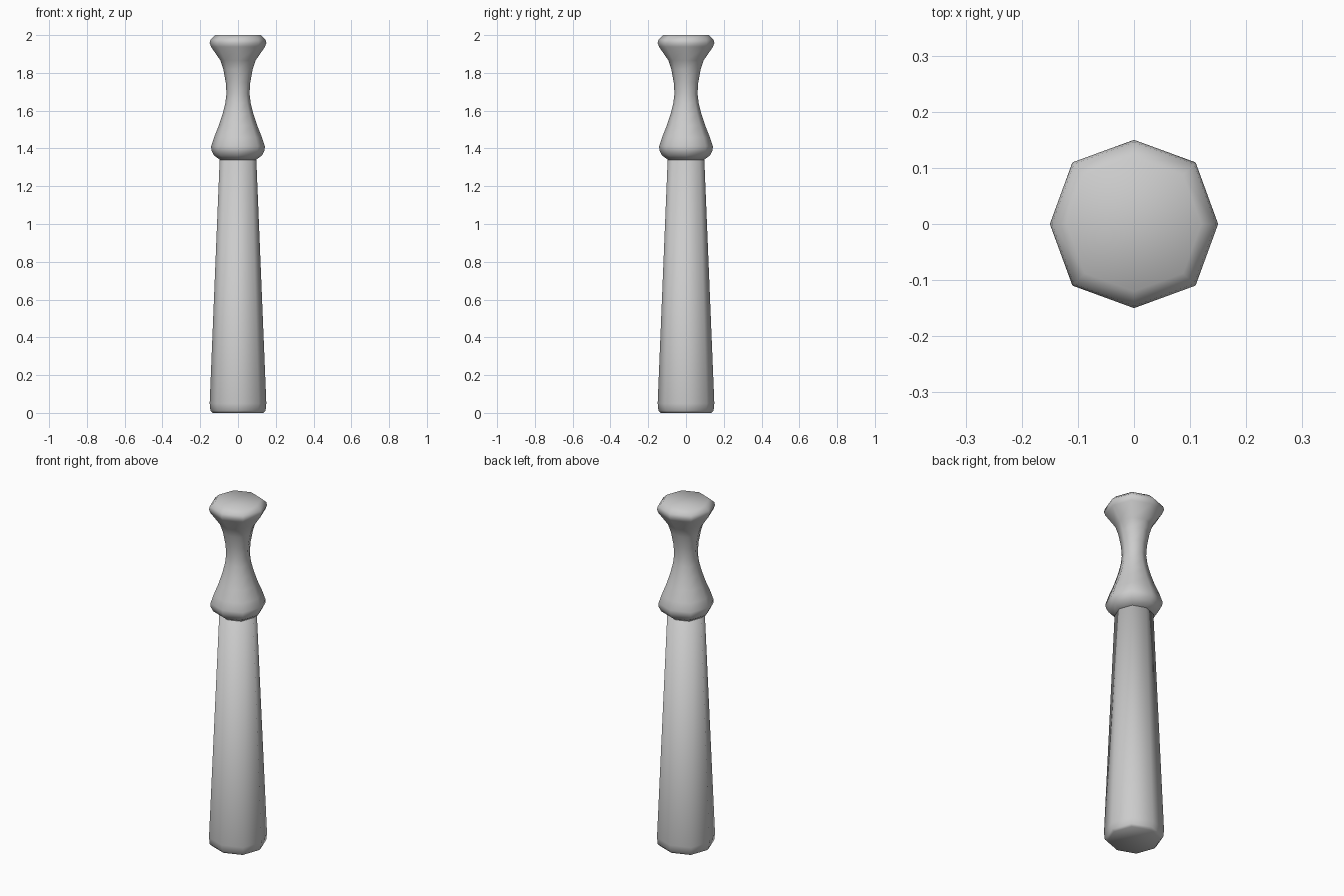
import bpy, bmesh, math

if "Cube" in bpy.data.objects:
    bpy.data.objects.remove(bpy.data.objects["Cube"])


def lathe(name, profile, sides=8):
    """Eight-sided turned solid from (radius, z) rings, capped at both ends."""
    bm = bmesh.new()
    rings = []
    for r, z in profile:
        ring = []
        for i in range(sides):
            a = 2 * math.pi * i / sides
            k = r * (1.035 if i % 2 else 1.0)  # diagonal corners sit slightly further out
            ring.append(bm.verts.new((k * math.cos(a), k * math.sin(a), z)))
        rings.append(ring)
    for lo, hi in zip(rings, rings[1:]):
        for i in range(sides):
            j = (i + 1) % sides
            bm.faces.new((lo[i], lo[j], hi[j], hi[i]))
    bm.faces.new(rings[0][::-1])
    bm.faces.new(rings[-1])
    for f in bm.faces:
        f.smooth = True
    mesh = bpy.data.meshes.new(name)
    bm.to_mesh(mesh)
    bm.free()
    ob = bpy.data.objects.new(name, mesh)
    bpy.context.collection.objects.link(ob)
    return ob


# Long tapered shaft with a softened foot
lathe("shaft", [(0.135, 0.0), (0.146, 0.012), (0.15, 0.05), (0.097, 1.34)])

# Waisted grip with a collar below and a pommel on top
lathe("grip", [
    (0.096, 1.34), (0.128, 1.364), (0.141, 1.39), (0.142, 1.412),
    (0.127, 1.458), (0.102, 1.52), (0.082, 1.58), (0.067, 1.64),
    (0.061, 1.69), (0.065, 1.75), (0.078, 1.82), (0.093, 1.866),
    (0.143, 1.938), (0.15, 1.958), (0.146, 1.976), (0.12, 2.0),
])
